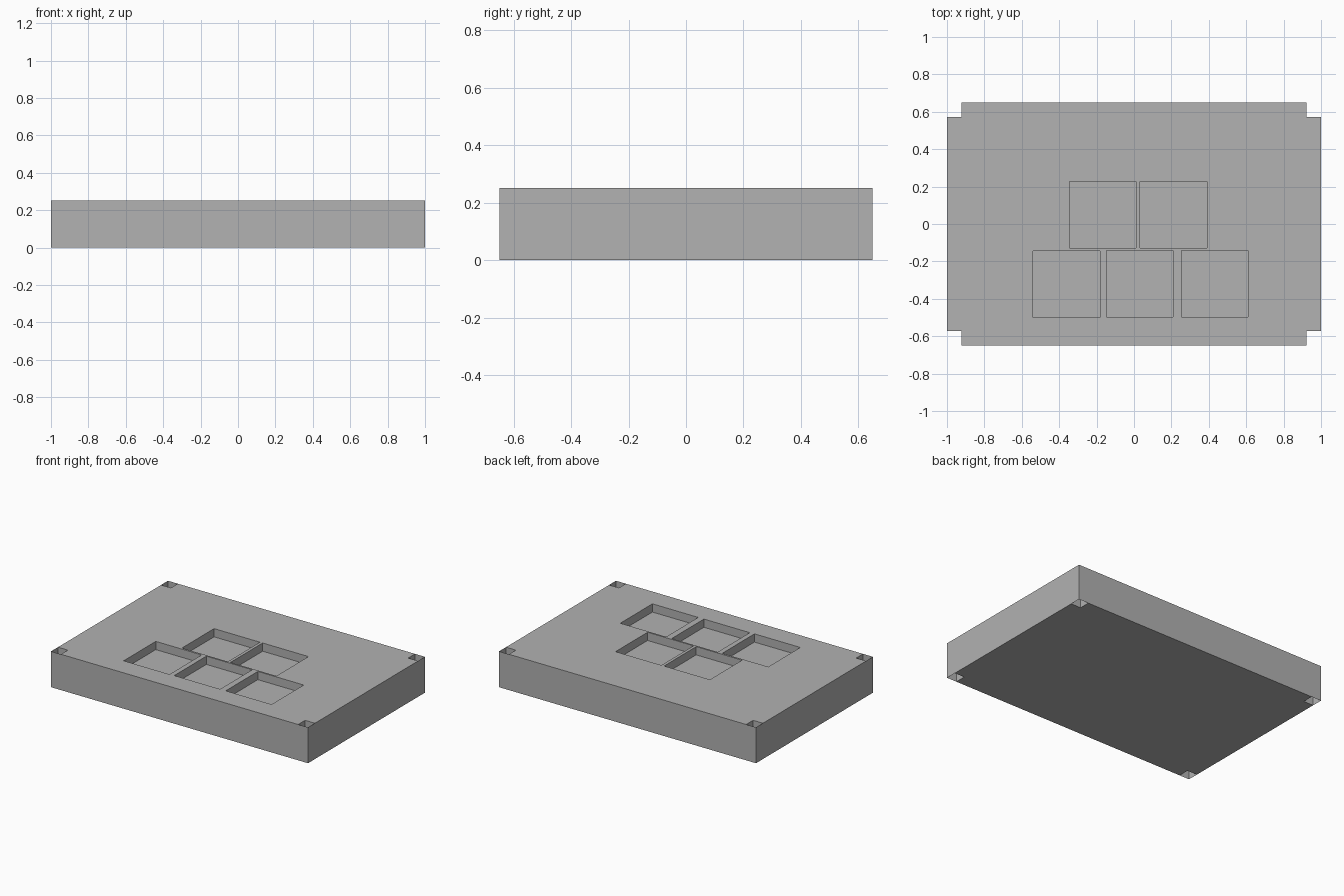
import bpy, bmesh

W, D, H = 1.0, 0.65, 0.252      # half width, half depth, height
NOTCH = 0.077                   # corner hole size
POCKET, DEPTH = 0.357, 0.058    # square recess size and depth

cube = bpy.data.objects.get("Cube")
if cube:
    bpy.data.objects.remove(cube, do_unlink=True)

grey = bpy.data.materials.new("plain_grey")
grey.use_nodes = True
grey.diffuse_color = (0.445, 0.445, 0.445, 1)
grey.node_tree.nodes["Principled BSDF"].inputs["Base Color"].default_value = (0.445, 0.445, 0.445, 1)


def add_object(name, bm):
    mesh = bpy.data.meshes.new(name)
    bm.to_mesh(mesh)
    bm.free()
    mesh.materials.append(grey)
    obj = bpy.data.objects.new(name, mesh)
    bpy.context.collection.objects.link(obj)
    return obj


def prism(name, points, z0, z1):
    bm = bmesh.new()
    face = bm.faces.new([bm.verts.new((x, y, z0)) for x, y in points])
    top = bmesh.ops.extrude_face_region(bm, geom=[face])["geom"]
    bmesh.ops.translate(bm, vec=(0, 0, z1 - z0),
                        verts=[g for g in top if isinstance(g, bmesh.types.BMVert)])
    bmesh.ops.recalc_face_normals(bm, faces=bm.faces)
    return add_object(name, bm)


# Block with a notched outline
outline = []
for sx, sy in ((1, 1), (-1, 1), (-1, -1), (1, -1)):
    x, y = sx * (W - NOTCH), sy * (D - NOTCH)
    corner = [(sx * W, y), (x, y), (x, sy * D)]
    outline += corner if sx == sy else corner[::-1]
block = prism("tray_block", outline, 0, H)

# Square recesses: two at the back, three at the front
for x, y in ((-0.167, 0.049), (0.211, 0.049), (-0.361, -0.322), (0.031, -0.32), (0.432, -0.32)):
    r = POCKET / 2
    cutter = prism("recess_cutter", [(x - r, y - r), (x + r, y - r), (x + r, y + r), (x - r, y + r)],
                   H - DEPTH, H + 0.1)
    cutter.hide_render = True
    mod = block.modifiers.new("recess", 'BOOLEAN')
    mod.operation, mod.object, mod.solver = 'DIFFERENCE', cutter, 'EXACT'
    bpy.context.view_layer.objects.active = block
    bpy.ops.object.modifier_apply(modifier=mod.name)
    bpy.data.objects.remove(cutter, do_unlink=True)

# Paper-thin walls closing the outside of each corner hole
bm = bmesh.new()
for sx in (1, -1):
    for sy in (1, -1):
        path = [(sx * W, sy * (D - NOTCH)), (sx * W, sy * D), (sx * (W - NOTCH), sy * D)]
        if sx != sy:
            path.reverse()
        low, high = [[bm.verts.new((x, y, z)) for x, y in path] for z in (0, H)]
        for i in range(2):
            bm.faces.new((low[i], low[i + 1], high[i + 1], high[i]))
add_object("corner_walls", bm)
